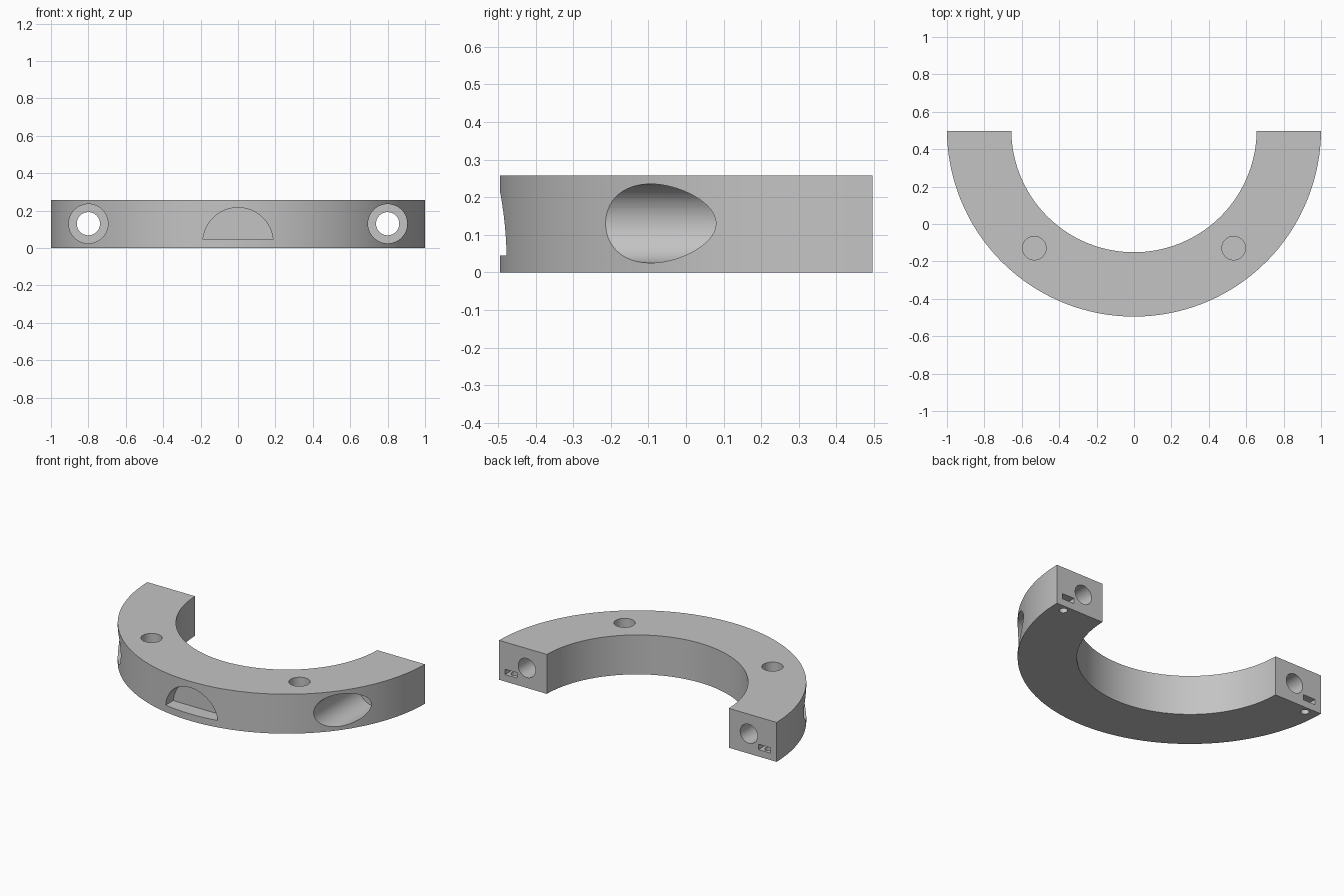
import bpy
import bmesh
from math import sin, cos, pi, asin
from mathutils import Vector

cube = bpy.data.objects.get("Cube")
if cube:
    bpy.data.objects.remove(cube, do_unlink=True)

HEIGHT = 0.257
CENTRE_Y = 0.505
END_Y = 0.496
OUTER, INNER = 1.0, 0.656

grey = bpy.data.materials.new("plain grey")
grey.use_nodes = True
colour = (0.55, 0.55, 0.55, 1)
grey.diffuse_color = colour
grey.node_tree.nodes["Principled BSDF"].inputs["Base Color"].default_value = colour


def arc(cx, cy, r, start, end, steps):
    return [(cx + r * cos(start + (end - start) * i / steps),
             cy + r * sin(start + (end - start) * i / steps)) for i in range(steps + 1)]


def prism(name, outline, low, high, axis="z"):
    """Extrude a 2D outline along z (outline in x, y) or along y (outline in x, z)."""
    bm = bmesh.new()
    place = (lambda p: (p[0], p[1], low)) if axis == "z" else (lambda p: (p[0], low, p[1]))
    face = bm.faces.new([bm.verts.new(place(p)) for p in outline])
    step = Vector((0, 0, high - low)) if axis == "z" else Vector((0, high - low, 0))
    new = bmesh.ops.extrude_face_region(bm, geom=[face])["geom"]
    bmesh.ops.translate(bm, vec=step, verts=[v for v in new if isinstance(v, bmesh.types.BMVert)])
    bmesh.ops.recalc_face_normals(bm, faces=bm.faces)
    mesh = bpy.data.meshes.new(name)
    bm.to_mesh(mesh)
    bm.free()
    mesh.materials.append(grey)
    obj = bpy.data.objects.new(name, mesh)
    bpy.context.collection.objects.link(obj)
    return obj


def rod(name, cx, cy, r, low, high, axis="z"):
    return prism(name, arc(cx, cy, r, 0, 2 * pi, 64)[:-1], low, high, axis)


# Half ring, trimmed flat at both ends
def half_arc(r):
    trim = asin((CENTRE_Y - END_Y) / r)
    return arc(0, CENTRE_Y, r, pi + trim, 2 * pi - trim, 128)


ring = prism("half_ring", half_arc(OUTER) + half_arc(INNER)[::-1], 0, HEIGHT)

cutters = []
for side in (-1, 1):
    # Bolt hole through each arm, with a wide counterbore from the front
    cutters.append(rod("counterbore_cutter", side * 0.8, 0.13, 0.105, -0.7, 0.25, "y"))
    cutters.append(rod("bolt_hole_cutter", side * 0.8, 0.13, 0.062, 0.2, 0.7, "y"))
    # Blind socket in the top
    cutters.append(rod("top_socket_cutter", side * 0.533, -0.129, 0.063, 0.11, 0.4))
    # Small slot in each end, met by a hole from below
    x0, x1 = side * 0.87, side * 0.957
    slot = [(x0, 0.045), (x1, 0.045), (x1, 0.08), (x0, 0.08)]
    cutters.append(prism("end_slot_cutter", slot, 0.42, 0.6, "y"))
    cutters.append(rod("bottom_hole_cutter", side * 0.915, 0.453, 0.025, -0.1, 0.06))

# Half-moon pocket at the front
tilt = asin(0.017 / 0.188)
cutters.append(prism("front_pocket_cutter", arc(0, 0.028, 0.188, tilt, pi - tilt, 48),
                     -0.7, -0.4, "y"))

bpy.ops.object.select_all(action="DESELECT")
bpy.context.view_layer.objects.active = ring
ring.select_set(True)
for cutter in cutters:
    cutter.hide_render = True
    cut = ring.modifiers.new("cut", "BOOLEAN")
    cut.operation = "DIFFERENCE"
    cut.solver = "EXACT"
    cut.object = cutter
    bpy.ops.object.modifier_apply(modifier=cut.name)
    bpy.data.objects.remove(cutter, do_unlink=True)

bpy.ops.object.shade_smooth_by_angle(angle=pi / 6)
